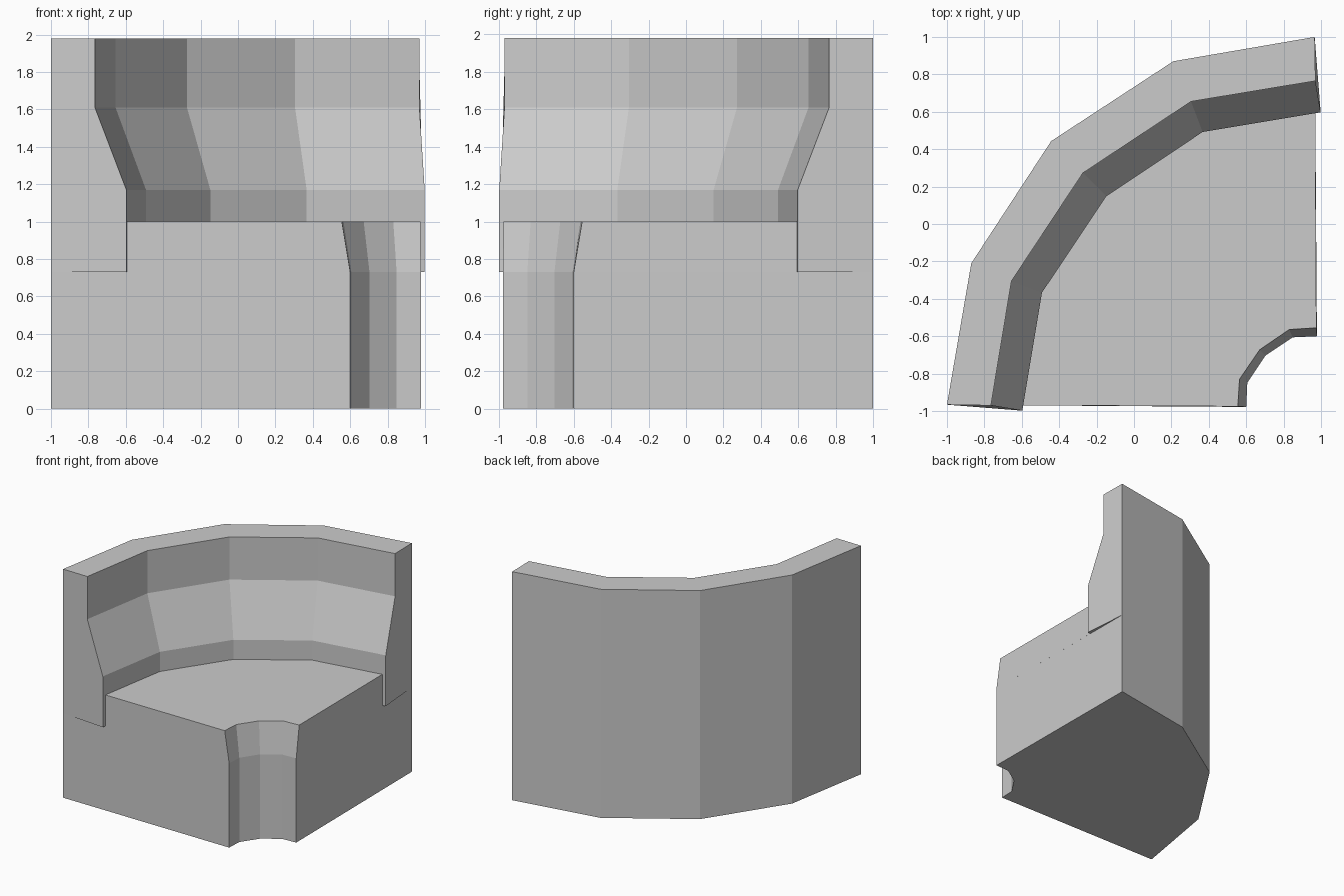
import bpy
import bmesh

cube = bpy.data.objects.get("Cube")
if cube:
    bpy.data.objects.remove(cube, do_unlink=True)

grey = bpy.data.materials.new("light grey")
grey.use_nodes = True
colour = (0.6, 0.6, 0.6, 1)
grey.diffuse_color = colour
grey.node_tree.nodes["Principled BSDF"].inputs["Base Color"].default_value = colour


def arc(end, quarter, middle):
    """Five-point bend, mirrored across the diagonal of the corner."""
    half = [end, quarter]
    return half + [middle] + [(-y, -x) for x, y in reversed(half)]


def loft(name, loops):
    """Solid skinned through matching closed loops, capped at both ends."""
    bm = bmesh.new()
    rings = [[bm.verts.new(p) for p in loop] for loop in loops]
    for a, b in zip(rings, rings[1:]):
        for i in range(len(a)):
            j = (i + 1) % len(a)
            bm.faces.new((a[i], a[j], b[j], b[i]))
    bm.faces.new(rings[0])
    bm.faces.new(rings[-1])
    bmesh.ops.recalc_face_normals(bm, faces=bm.faces)
    mesh = bpy.data.meshes.new(name)
    bm.to_mesh(mesh)
    bm.free()
    mesh.materials.append(grey)
    obj = bpy.data.objects.new(name, mesh)
    bpy.context.collection.objects.link(obj)
    return obj


def at_height(points, z):
    return [(x, y, z) for x, y in points]


# Plan curves, from the wall side to the small front corner
outer = arc((-1, -0.966), (-0.87, -0.21), (-0.443, 0.443))
hidden = arc((-0.8, -0.968), (-0.72, -0.27), (-0.33, 0.33))
back_upper = arc((-0.765, -0.97), (-0.655, -0.305), (-0.273, 0.273))
back_lower = arc((-0.597, -0.998), (-0.492, -0.367), (-0.148, 0.148))
front_foot = arc((0.6, -0.978), (0.606, -0.848), (0.703, -0.703))
front_edge = arc((0.555, -0.975), (0.564, -0.83), (0.672, -0.672))

SEAT, CUSHION, LOW, HIGH, TOP = 0.73, 1.0, 1.17, 1.61, 1.98

# Base block and tapered seat cushion
base_plan = outer + front_foot[::-1]
loft("base", [at_height(base_plan, z) for z in (0, SEAT)])
loft("seat_cushion", [at_height(hidden + front_foot[::-1], SEAT),
                      at_height(hidden + front_edge[::-1], CUSHION)])

# Backrest: one cross-section at each bend
sections = []
for o, u, l in zip(outer, back_upper, back_lower):
    sections.append([(*o, SEAT), (*o, TOP), (*u, TOP),
                     (*u, HIGH), (*l, LOW), (*l, SEAT)])
loft("backrest", sections)
